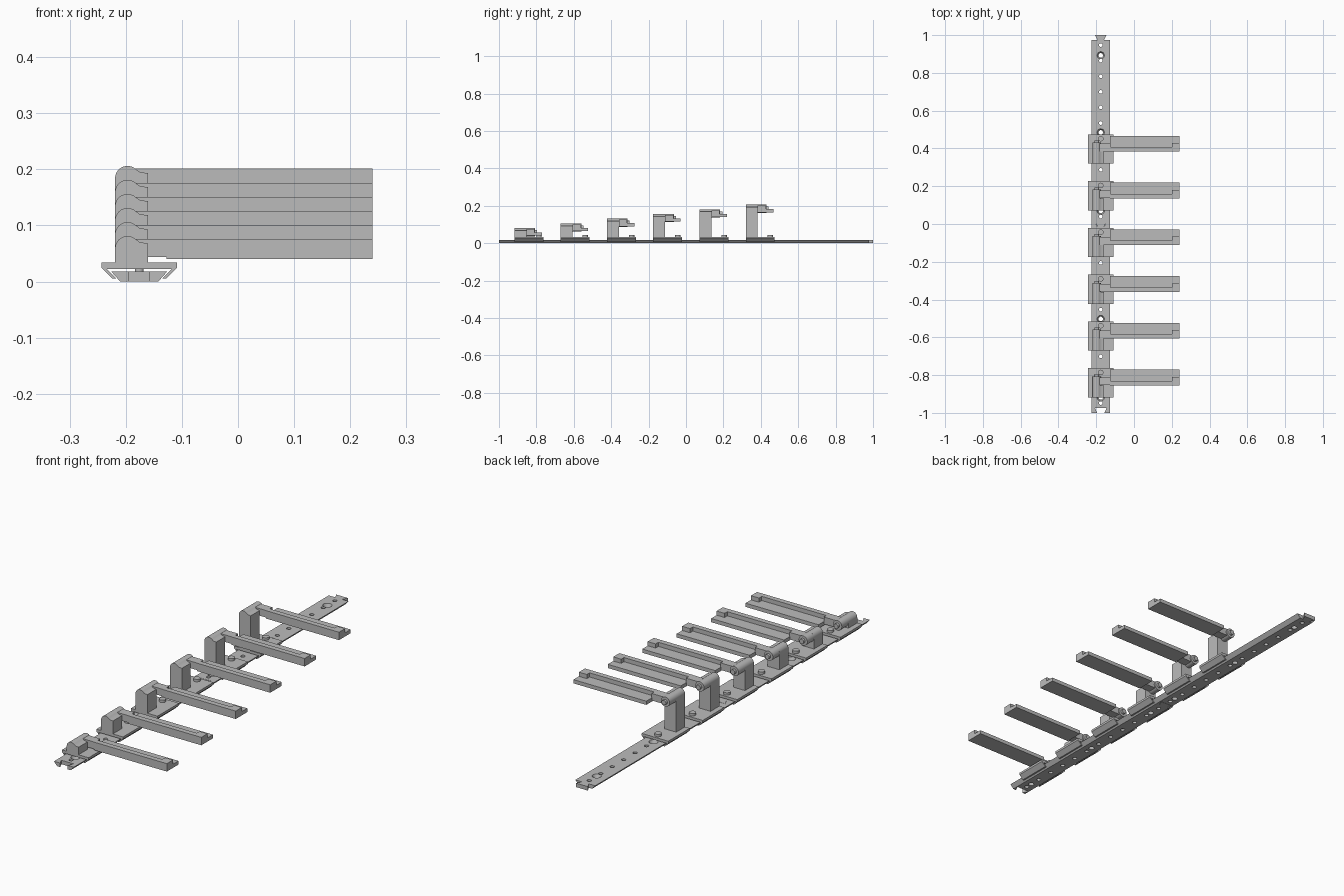
import bpy, bmesh, math
from mathutils import Matrix, Vector

cube = bpy.data.objects.get("Cube")
if cube:
    bpy.data.objects.remove(cube, do_unlink=True)

gray = bpy.data.materials.new("plain gray")
gray.use_nodes = True
COLOR = (0.5, 0.5, 0.5, 1)
gray.diffuse_color = COLOR
gray.node_tree.nodes["Principled BSDF"].inputs["Base Color"].default_value = COLOR

RAIL_X = -0.176      # rail centre line
PIVOT_X = -0.197     # hub axis
PIECE = 0.9875       # rail piece length
HOLE_STEP = 0.0825


def finish(name, bm):
    bmesh.ops.recalc_face_normals(bm, faces=bm.faces)
    mesh = bpy.data.meshes.new(name)
    bm.to_mesh(mesh)
    bm.free()
    mesh.materials.append(gray)
    obj = bpy.data.objects.new(name, mesh)
    bpy.context.collection.objects.link(obj)
    return obj


def smooth(obj):
    bpy.ops.object.select_all(action='DESELECT')
    obj.select_set(True)
    bpy.context.view_layer.objects.active = obj
    bpy.ops.object.shade_smooth_by_angle(angle=math.radians(35))


def extrude(bm, points, move):
    face = bm.faces.new([bm.verts.new(p) for p in points])
    new = bmesh.ops.extrude_face_region(bm, geom=[face])["geom"]
    verts = [v for v in new if isinstance(v, bmesh.types.BMVert)]
    bmesh.ops.translate(bm, verts=verts, vec=move)


def along_y(name, outline, y0, y1):
    bm = bmesh.new()
    extrude(bm, [(x, y0, z) for x, z in outline], Vector((0, y1 - y0, 0)))
    return finish(name, bm)


def along_z(name, outline, z0, z1):
    bm = bmesh.new()
    extrude(bm, [(x, y, z0) for x, y in outline], Vector((0, 0, z1 - z0)))
    return finish(name, bm)


def box_outline(a0, a1, b0, b1):
    return [(a0, b0), (a1, b0), (a1, b1), (a0, b1)]


def add_cone(bm, centre, r1, r2, depth, axis='Z', sides=24):
    turn = Matrix.Rotation(-math.pi / 2, 4, 'X') if axis == 'Y' else Matrix()
    bmesh.ops.create_cone(bm, cap_ends=True, segments=sides, radius1=r1, radius2=r2,
                          depth=depth, matrix=Matrix.Translation(centre) @ turn)


def cut(obj, cutter):
    mod = obj.modifiers.new("cut", 'BOOLEAN')
    mod.operation = 'DIFFERENCE'
    mod.solver = 'EXACT'
    mod.object = cutter
    cutter.hide_render = True
    bpy.context.view_layer.objects.active = obj
    bpy.ops.object.modifier_apply(modifier=mod.name)
    bpy.data.objects.remove(cutter, do_unlink=True)


def dovetail(y, length, grow=0.0):
    narrow, wide = 0.017 + grow, 0.03 + grow
    return [(RAIL_X - narrow, y), (RAIL_X + narrow, y),
            (RAIL_X + wide, y + length), (RAIL_X - wide, y + length)]


# Rail pieces: bevelled bar, notch at the front, tab at the back, rows of holes
for n, y0 in enumerate((-1.0, -1.0 + PIECE)):
    y1 = y0 + PIECE
    bar = [(RAIL_X + x, z) for x, z in
           ((-0.034, 0), (0.034, 0), (0.05, 0.018), (-0.05, 0.018))]
    rail = along_y(f"rail_{n + 1}", bar, y0, y1)
    cut(rail, along_z("notch_cutter", dovetail(y0 - 0.001, 0.027, 0.001), -0.01, 0.03))
    bm = bmesh.new()
    for i in range(12):
        y = y1 - 0.028 - i * HOLE_STEP
        add_cone(bm, (RAIL_X, y, 0.01), 0.0095, 0.0095, 0.05, sides=20)
    cut(rail, finish("small_hole_cutter", bm))
    bm = bmesh.new()
    for back in (0.082, 0.49, 0.905):
        add_cone(bm, (RAIL_X, y1 - back, 0.01), 0.011, 0.021, 0.024)
    cut(rail, finish("countersink_cutter", bm))
    smooth(rail)
    along_z(f"rail_tab_{n + 1}", dovetail(y1, 0.0245), 0, 0.018)


def carrier_outline():
    # Plate with a claw curling under each rail edge
    half = [(0.067, 0.034), (0.067, 0.024), (0.048, 0.005), (0.041, 0.005), (0.058, 0.022)]
    return ([(RAIL_X + x, z) for x, z in half] +
            [(RAIL_X - x, z) for x, z in reversed(half)])


def post_outline(top):
    # Upright with a round head and a sloped shoulder
    r, zc = 0.022, top - 0.022
    arc = [(PIVOT_X + r * math.cos(a), zc + r * math.sin(a))
           for a in (math.radians(50 + 130 * k / 14) for k in range(15))]
    return [(PIVOT_X - r, 0.03), (-0.16, 0.03), (-0.16, top - 0.013),
            (-0.175, top - 0.011)] + arc


# Six holders, each taller than the one in front
for i in range(6):
    y = -0.918 + 3 * HOLE_STEP * i
    top = 0.081 + 0.025 * i
    axis_z = top - 0.022
    low, shelf, high = top - 0.041, top - 0.024, top - 0.005
    tag = f"_{i + 1}"

    along_y("carrier_plate" + tag, carrier_outline(), y, y + 0.155)
    smooth(along_y("post" + tag, post_outline(top), y, y + 0.064))

    # Clamping screw through the plate
    bm = bmesh.new()
    add_cone(bm, (RAIL_X, y + 0.132, 0.039), 0.0145, 0.0145, 0.012)
    add_cone(bm, (RAIL_X, y + 0.132, 0.022), 0.008, 0.008, 0.024)
    smooth(finish("screw" + tag, bm))

    # Hub behind the post with its pin
    bm = bmesh.new()
    add_cone(bm, (PIVOT_X, y + 0.0875, axis_z), 0.022, 0.022, 0.047, 'Y', 32)
    add_cone(bm, (PIVOT_X, y + 0.093, axis_z), 0.011, 0.011, 0.058, 'Y')
    smooth(finish("hub" + tag, bm))

    # Neck joining the hub to the arm
    along_z("arm_neck" + tag, box_outline(PIVOT_X + 0.008, -0.125, y + 0.065, y + 0.106),
            low + 0.004, high)

    # Arm: flat shelf with a ridge that widens at the tip
    along_z("arm_shelf" + tag, box_outline(-0.127, 0.24, y + 0.064, y + 0.147), low, shelf)
    ridge = [(-0.127, 0.064), (0.24, 0.064), (0.24, 0.108),
             (0.2, 0.108), (0.2, 0.088), (-0.127, 0.088)]
    along_z("arm_ridge" + tag, [(x, y + d) for x, d in ridge], shelf, high)
